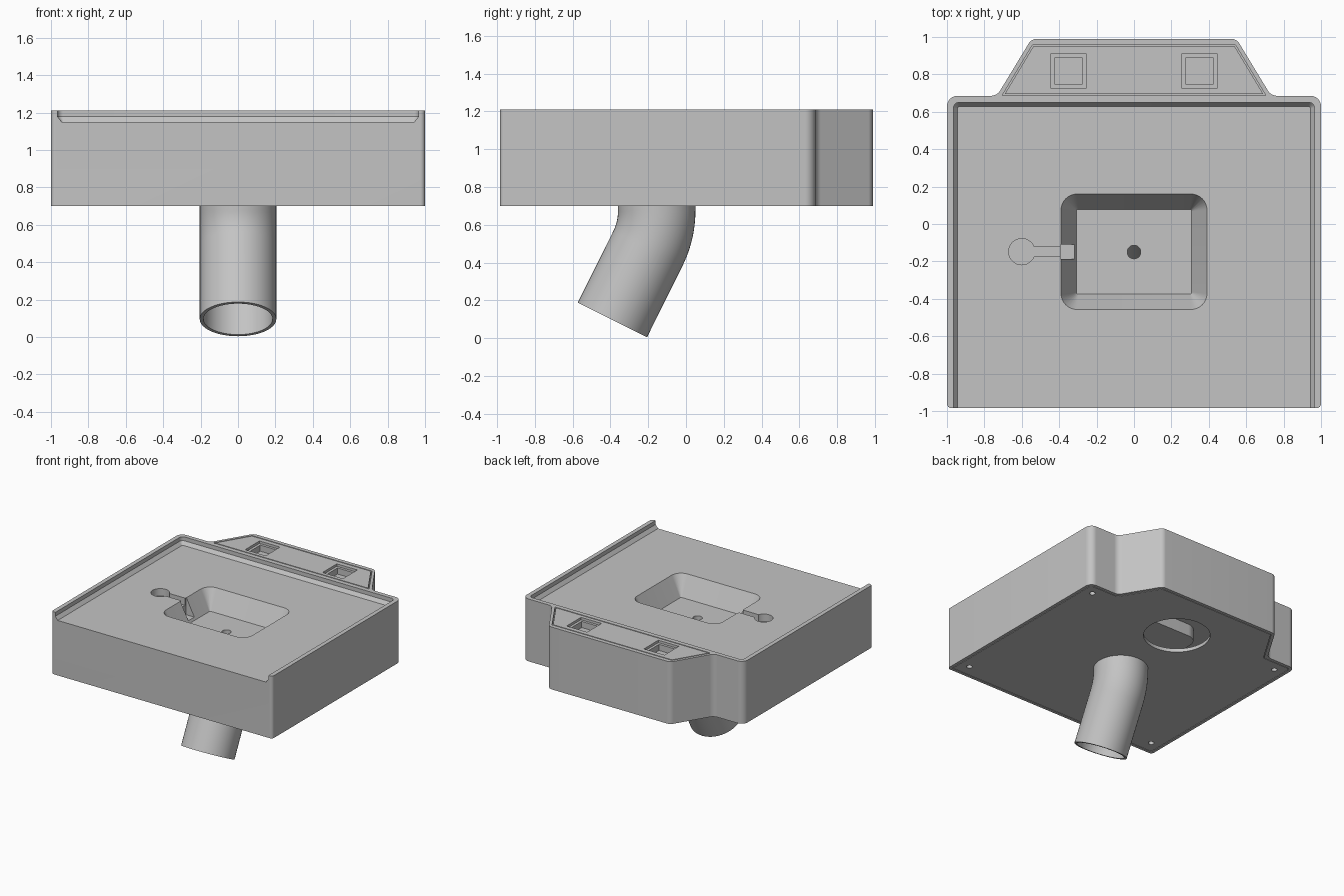
import bpy, bmesh, math
from mathutils import Vector

old = bpy.data.objects.get("Cube")
if old:
    bpy.data.objects.remove(old, do_unlink=True)

grey = bpy.data.materials.new("plain grey")
grey.use_nodes = True
GREY = (0.55, 0.55, 0.55, 1)
grey.diffuse_color = GREY
grey.node_tree.nodes["Principled BSDF"].inputs["Base Color"].default_value = GREY


def inset(corners, d):
    """Offset a counter-clockwise corner list inwards, with mitred corners."""
    out = []
    n = len(corners)
    for i, (x, y, r) in enumerate(corners):
        p = Vector((x, y))
        e1 = (p - Vector(corners[i - 1][:2])).normalized()
        e2 = (Vector(corners[(i + 1) % n][:2]) - p).normalized()
        n1, n2 = Vector((-e1.y, e1.x)), Vector((-e2.y, e2.x))
        q = p + (n1 + n2) * d / (1 + n1.dot(n2))
        out.append((q.x, q.y, max(r - d, 0.01) if r else 0))
    return out


def rounded(corners, steps=8):
    """Turn (x, y, radius) corners into a filleted loop."""
    loop = []
    n = len(corners)
    for i, (x, y, r) in enumerate(corners):
        p = Vector((x, y))
        if not r:
            loop.append(p)
            continue
        a = (Vector(corners[i - 1][:2]) - p).normalized()
        b = (Vector(corners[(i + 1) % n][:2]) - p).normalized()
        half = a.angle(b) / 2
        c = p + (a + b).normalized() * r / math.sin(half)
        s, e = p + a * r / math.tan(half) - c, p + b * r / math.tan(half) - c
        loop += [c + s.lerp(e, k / steps).normalized() * r for k in range(steps + 1)]
    return loop


def rect(x0, x1, y0, y1, r=0):
    return [(x0, y0, r), (x1, y0, r), (x1, y1, r), (x0, y1, r)]


def circle(x, y, r, n=48):
    return [Vector((x + r * math.cos(math.tau * k / n), y + r * math.sin(math.tau * k / n)))
            for k in range(n)]


def skin(name, rings, closed=False):
    """Join equal rings of 3D points; either cap the ends or close the chain."""
    bm = bmesh.new()
    rows = [[bm.verts.new(p) for p in ring] for ring in rings]
    n = len(rows[0])
    for i in range(len(rows) - (0 if closed else 1)):
        a, b = rows[i], rows[(i + 1) % len(rows)]
        for k in range(n):
            bm.faces.new((a[k], a[(k + 1) % n], b[(k + 1) % n], b[k]))
    if not closed:
        bm.faces.new(rows[0])
        bm.faces.new(rows[-1])
    bmesh.ops.recalc_face_normals(bm, faces=bm.faces)
    mesh = bpy.data.meshes.new(name)
    bm.to_mesh(mesh)
    bm.free()
    obj = bpy.data.objects.new(name, mesh)
    bpy.context.collection.objects.link(obj)
    mesh.materials.append(grey)
    return obj


def loft(name, *sections):
    return skin(name, [[(p[0], p[1], z) for p in loop] for loop, z in sections])


def prism(name, loop, z0, z1):
    return loft(name, (loop, z0), (loop, z1))


def cut(target, cutter):
    """Subtract the cutter and remove it."""
    bpy.context.view_layer.objects.active = target
    cutter.hide_render = True
    mod = target.modifiers.new("cut", "BOOLEAN")
    mod.operation = "DIFFERENCE"
    mod.solver = "EXACT"
    mod.object = cutter
    bpy.ops.object.modifier_apply(modifier=mod.name)
    bpy.data.objects.remove(cutter, do_unlink=True)


BASE, TOP, TRAY, BASIN = 0.70, 1.21, 1.15, 0.99
PIPE_Y, PIPE_R = -0.155, 0.205

# Housing outline: square with a tapered shelf at the back
half = [(1, -0.985, 0.025), (1, 0.685, 0.055), (0.733, 0.685, 0.06), (0.548, 0.99, 0.05)]
outline = half + [(-x, y, r) for x, y, r in reversed(half)]
housing = prism("housing", rounded(outline), BASE, TOP)

# Hollow inside, leaving the basin walls and screw bosses standing
cavity = prism("cavity_cutter", rounded(inset(outline, 0.035)), 0.725, 1.05)
screws = [(sx * 0.89, y) for sx in (-1, 1) for y in (-0.86, 0.575)]
for x, y in screws:
    cut(cavity, prism("boss", circle(x, y, 0.1), 0.6, 1.3))
cut(cavity, prism("basin_wall", rounded(rect(-0.45, 0.45, -0.51, 0.22, 0.1)), 0.95, 1.3))
cut(housing, cavity)
cut(housing, prism("lid_seat", rounded(inset(outline, 0.025)), 0.6, 0.73))

# Tray, open at the front, with a chamfered foot
tray = rect(-0.965, 0.965, -1.2, 0.65, 0.03)
low = rounded(inset(tray, 0.022))
tray = rounded(tray)
cut(housing, loft("tray_cutter", (low, TRAY), (tray, 1.178), (tray, 1.3)))

# Sloped basin and drain hole
rim = rounded(rect(-0.39, 0.39, -0.457, 0.16, 0.085))
floor = rounded(rect(-0.308, 0.308, -0.375, 0.078, 0.01))
cut(housing, loft("basin_cutter", (floor, BASIN), (rim, TRAY), (rim, 1.3)))
cut(housing, prism("drain_cutter", circle(0, -0.15, 0.036), 0.9, 1.1))

# Round pocket, channel and notch beside the basin
cut(housing, prism("pocket_cutter", circle(-0.6, -0.148, 0.07), 1.09, 1.3))
cut(housing, prism("channel_cutter", rounded(rect(-0.56, -0.37, -0.174, -0.122)), 1.091, 1.3))
cut(housing, prism("notch_cutter", rounded(rect(-0.393, -0.3, -0.188, -0.11)), 1.01, 1.3))

# Shelf panel set into the back with a thin gap around it
panel_edge = [(-0.705, 0.687, 0), (0.705, 0.687, 0), (0.543, 0.957, 0), (-0.543, 0.957, 0)]
cut(housing, prism("panel_seat", rounded(panel_edge), 1.18, 1.3))
panel = prism("shelf_panel", rounded(inset(panel_edge, 0.008)), 1.18, TOP)

# Stepped square sockets in the shelf
for sx in (-1, 1):
    for size, depth in ((0.093, 0.02), (0.072, 0.07)):
        square = rounded(rect(sx * 0.35 - size, sx * 0.35 + size, 0.818 - size, 0.818 + size))
        for part in (panel, housing):
            cut(part, prism("socket_cutter", square, TOP - depth, 1.3))

# Base plate with pipe opening, access hole and screw holes
plate = prism("base_plate", rounded(inset(outline, 0.029)), BASE, 0.729)
cut(plate, prism("pipe_opening", circle(0, PIPE_Y, PIPE_R - 0.005), 0.6, 0.8))
cut(plate, prism("access_hole", circle(0, 0.5, 0.25), 0.6, 0.8))
for x, y in screws:
    for part in (plate, housing):
        cut(part, prism("screw_hole", circle(x, y, 0.022, 20), 0.6, 0.85))

# Bent outlet pipe: straight, arc, straight
BEND, TILT, START = 0.45, math.radians(26.57), 0.674
stations = [(PIPE_Y, 0.73, 0)]
for k in range(13):
    a = TILT * k / 12
    stations.append((PIPE_Y - BEND * (1 - math.cos(a)), START - BEND * math.sin(a), a))
stations.append((-0.39, 0.0955, TILT))


def pipe_ring(station, radius):
    y, z, a = station
    return [(p.x, y + p.y * math.cos(a), z - p.y * math.sin(a)) for p in circle(0, 0, radius)]


rings = [pipe_ring(s, PIPE_R) for s in stations]
rings += [pipe_ring(s, PIPE_R - 0.02) for s in reversed(stations)]
pipe = skin("outlet_pipe", rings, closed=True)

# Smooth the curves, keep the edges crisp
bpy.ops.object.select_all(action="DESELECT")
for obj in (housing, panel, plate, pipe):
    obj.select_set(True)
bpy.context.view_layer.objects.active = housing
bpy.ops.object.shade_smooth_by_angle(angle=math.radians(30))
